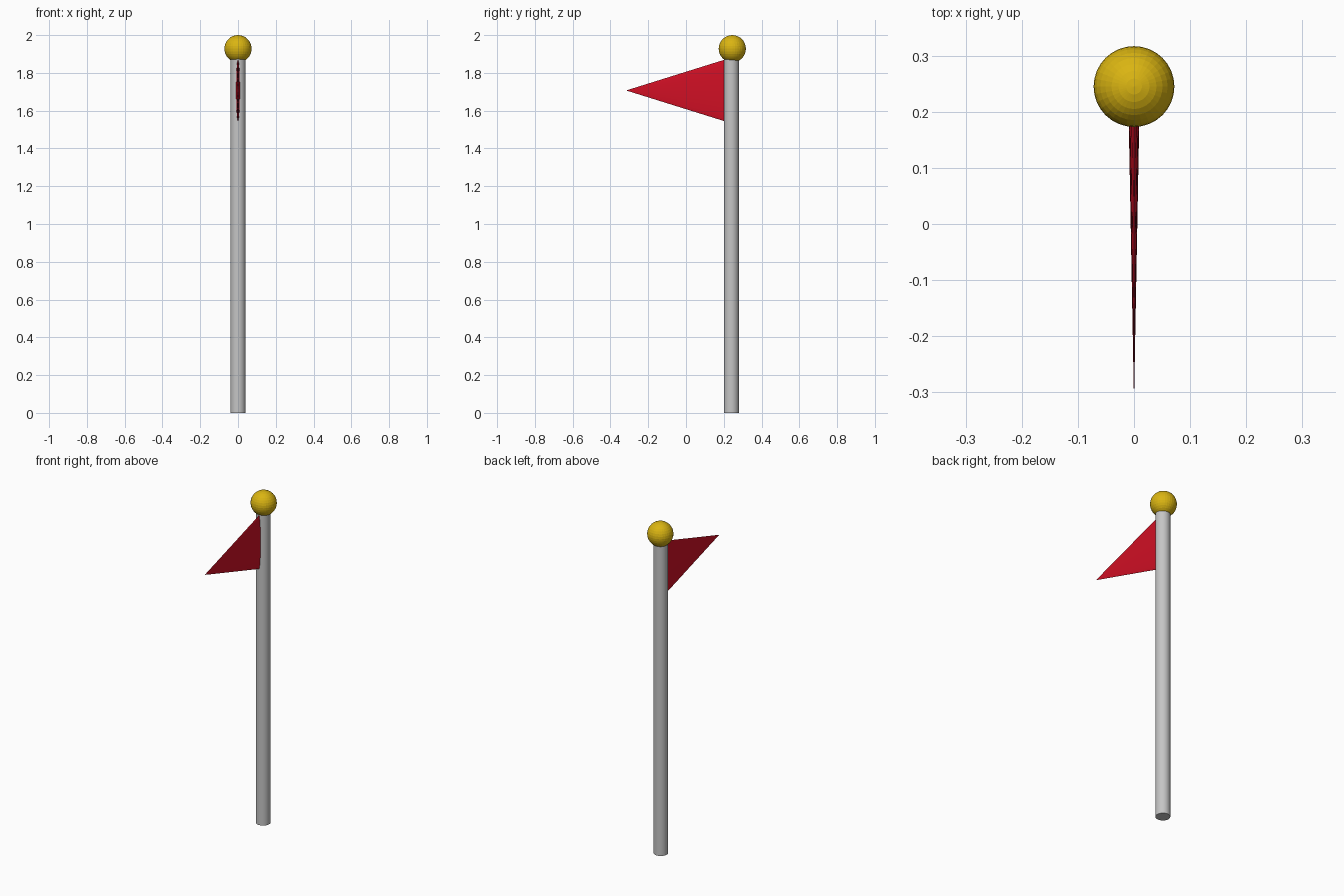
import bpy
import math

cube = bpy.data.objects.get("Cube")
if cube:
    bpy.data.objects.remove(cube, do_unlink=True)


def material(name, rgb, metallic=0.0):
    mat = bpy.data.materials.new(name)
    mat.use_nodes = True
    color = (*rgb, 1.0)
    mat.diffuse_color = color
    mat.node_tree.nodes["Principled BSDF"].inputs["Base Color"].default_value = color
    return mat


def finish(name, mat):
    obj = bpy.context.object
    obj.name = name
    obj.data.name = name
    obj.data.materials.append(mat)
    return obj


grey = material("pole grey", (0.56, 0.56, 0.56))
gold = material("gold", (0.70, 0.46, 0.006))
red = material("flag red", (0.64, 0.005, 0.018))

POLE_Y = 0.24
POLE_TOP = 1.88

# Pole
bpy.ops.mesh.primitive_cylinder_add(
    vertices=32, radius=0.04, depth=POLE_TOP, location=(0, POLE_Y, POLE_TOP / 2))
finish("pole", grey)
bpy.ops.object.shade_smooth_by_angle(angle=math.radians(30))

# Ball on top of the pole
bpy.ops.mesh.primitive_uv_sphere_add(
    segments=32, ring_count=16, radius=0.072, location=(0, POLE_Y + 0.005, 1.928))
finish("finial_ball", gold)

# Pennant: a cone pointing forward, flattened sideways
base_y, tip_y = 0.205, -0.317
bpy.ops.mesh.primitive_cone_add(
    vertices=32, radius1=0.163, radius2=0, depth=base_y - tip_y,
    location=(0, (base_y + tip_y) / 2, 1.707), rotation=(math.pi / 2, 0, 0))
flag = finish("pennant", red)
flag.scale = (0.06, 1, 1)
bpy.ops.object.transform_apply(location=False, rotation=True, scale=True)
